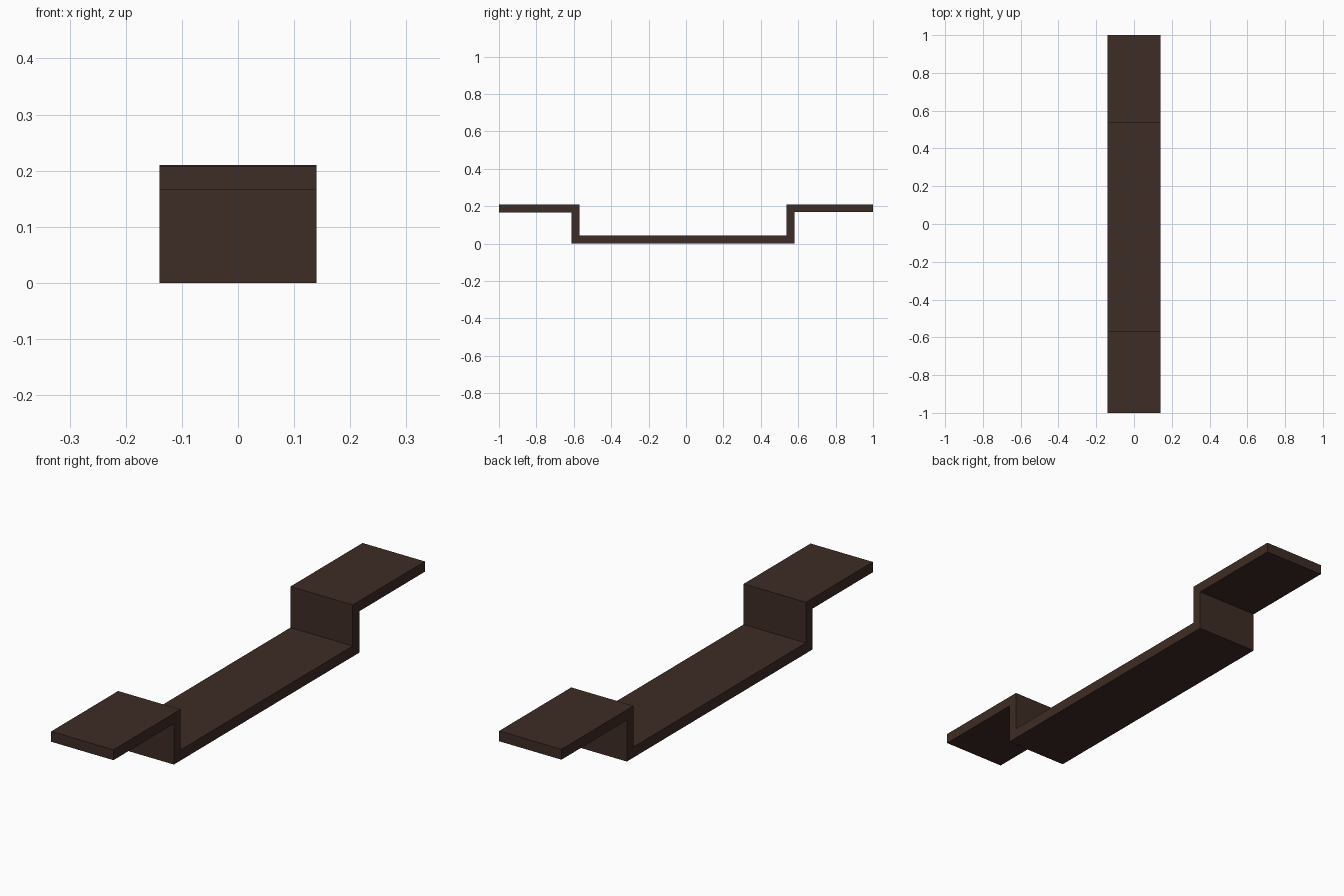
import bpy
import bmesh

if "Cube" in bpy.data.objects:
    bpy.data.objects.remove(bpy.data.objects["Cube"])

# dark brown metal
mat = bpy.data.materials.new("dark brown")
mat.diffuse_color = (0.048, 0.025, 0.018, 1)
mat.use_nodes = True
mat.node_tree.nodes["Principled BSDF"].inputs["Base Color"].default_value = mat.diffuse_color

# side profile (y, z) of the bent strap: flange, drop, base, rise, flange
profile = [
    (-1.0, 0.208), (-0.57, 0.208), (-0.57, 0.043), (0.537, 0.043),
    (0.537, 0.21), (1.0, 0.21), (1.0, 0.168), (0.58, 0.168),
    (0.58, 0.0), (-0.612, 0.0), (-0.612, 0.166), (-1.0, 0.166),
]
HALF_WIDTH = 0.14

# extrude the profile across the strap width
bm = bmesh.new()
face = bm.faces.new([bm.verts.new((-HALF_WIDTH, y, z)) for y, z in profile])
ext = bmesh.ops.extrude_face_region(bm, geom=[face], use_keep_orig=True)
moved = [g for g in ext["geom"] if isinstance(g, bmesh.types.BMVert)]
bmesh.ops.translate(bm, verts=moved, vec=(2 * HALF_WIDTH, 0, 0))
bmesh.ops.recalc_face_normals(bm, faces=bm.faces)

mesh = bpy.data.meshes.new("bent_strap_bracket")
bm.to_mesh(mesh)
bm.free()
mesh.materials.append(mat)
bpy.context.collection.objects.link(bpy.data.objects.new("bent_strap_bracket", mesh))
